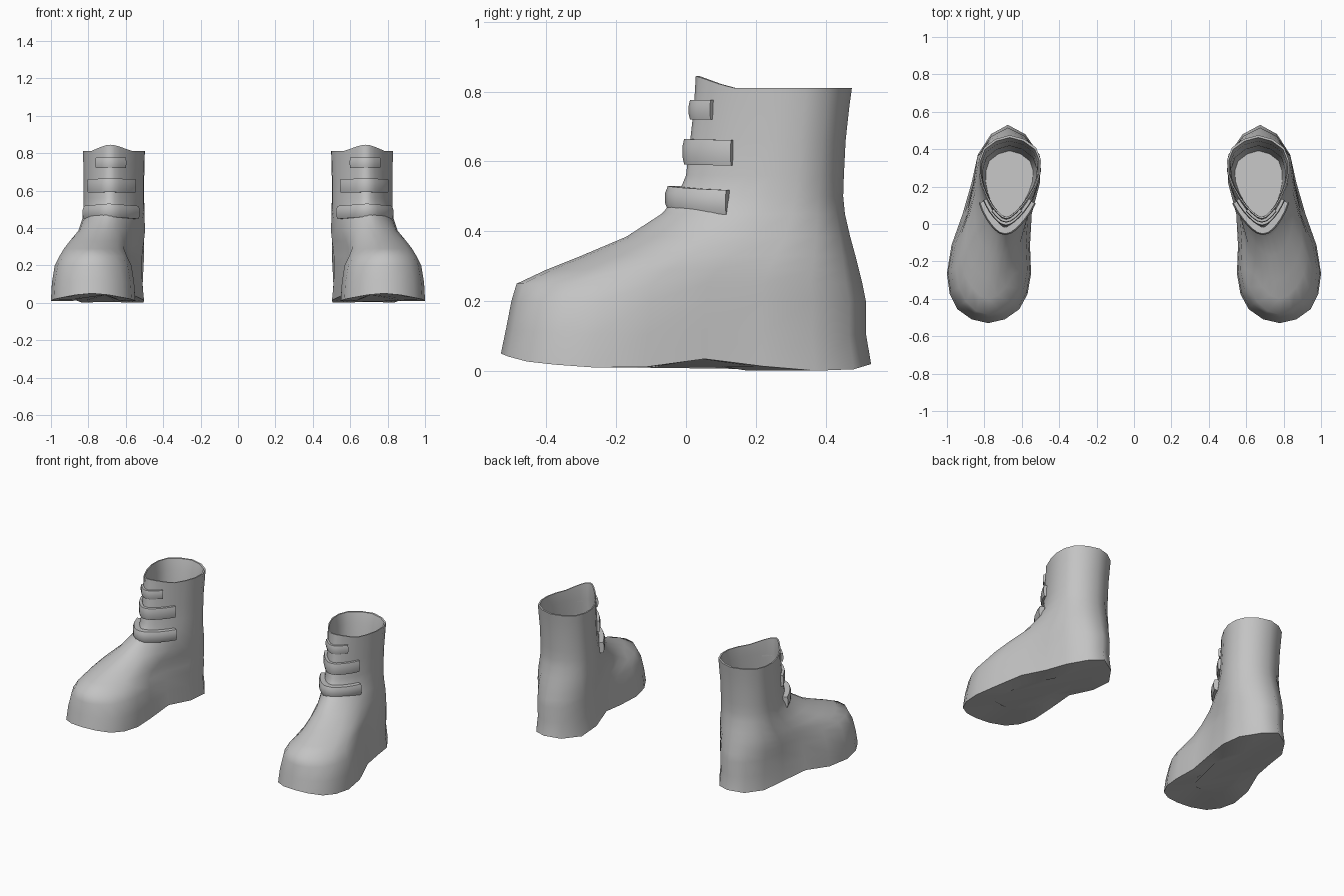
import bpy, bmesh, math
from mathutils import Vector

if "Cube" in bpy.data.objects:
    bpy.data.objects.remove(bpy.data.objects["Cube"])

grey = bpy.data.materials.new("boot grey")
grey.use_nodes = True
grey.diffuse_color = (0.55, 0.55, 0.55, 1)
grey.node_tree.nodes["Principled BSDF"].inputs["Base Color"].default_value = (0.55, 0.55, 0.55, 1)

# Height sections: z, front y, back y, half widths at the STATIONS along the length
STATIONS = (0.07, 0.25, 0.55, 0.85)
SECTIONS = [
    (0.00, -0.530, 0.530, 0.165, 0.225, 0.185, 0.165),
    (0.10, -0.515, 0.515, 0.160, 0.220, 0.175, 0.160),
    (0.20, -0.500, 0.515, 0.145, 0.205, 0.165, 0.165),
    (0.25, -0.485, 0.505, 0.120, 0.180, 0.160, 0.168),
    (0.29, -0.400, 0.495, 0.090, 0.160, 0.157, 0.168),
    (0.33, -0.300, 0.485, 0.080, 0.145, 0.160, 0.163),
    (0.385, -0.170, 0.470, 0.070, 0.125, 0.163, 0.155),
    (0.45, -0.070, 0.455, 0.060, 0.115, 0.160, 0.145),
    (0.50, -0.025, 0.450, 0.050, 0.110, 0.160, 0.140),
    (0.56, 0.000, 0.452, 0.050, 0.108, 0.160, 0.138),
    (0.66, 0.012, 0.457, 0.050, 0.108, 0.160, 0.138),
    (0.76, 0.023, 0.468, 0.050, 0.110, 0.163, 0.140),
    (0.81, 0.028, 0.475, 0.050, 0.112, 0.165, 0.140),
]
# Centre line of the foot (y, x) and lift of the sole (y, z)
CENTRE = [(-0.53, 0.78), (-0.25, 0.775), (-0.1, 0.765), (0.0, 0.745),
          (0.1, 0.72), (0.2, 0.69), (0.3, 0.668), (0.54, 0.675)]
SOLE = [(-0.53, 0.05), (-0.48, 0.03), (-0.3, 0.01), (-0.1, 0.012), (0.05, 0.035),
        (0.15, 0.028), (0.27, 0.004), (0.4, 0.0), (0.48, 0.005), (0.53, 0.02)]


def interp(table, v):
    if v <= table[0][0]:
        return table[0][1:]
    for a, b in zip(table, table[1:]):
        if v <= b[0]:
            f = (v - a[0]) / (b[0] - a[0])
            return [p + (q - p) * f for p, q in zip(a[1:], b[1:])]
    return table[-1][1:]


def centre(y, z):
    x = interp(CENTRE, y)[0]
    shaft = min(max((z - 0.3) / 0.2, 0), 1)
    return x + (0.66 + 0.3 * (x - 0.66) - x) * shaft


def outline(z, steps):
    """Closed smooth plan outline at height z, starting at the front tip."""
    yf, yb, *w = interp(SECTIONS, z)
    right = [(yf + (yb - yf) * t, h) for t, h in zip(STATIONS, w)]
    ctrl = [(yf, 0)] + right + [(yb, 0)] + [(y, -h) for y, h in reversed(right)]
    n, pts = len(ctrl), []
    for i in range(n):
        p0, p1, p2, p3 = (Vector(ctrl[(i + k) % n]) for k in (-1, 0, 1, 2))
        for s in range(steps):
            u = s / steps
            p = 0.5 * (2 * p1 + (p2 - p0) * u + (2 * p0 - 5 * p1 + 4 * p2 - p3) * u * u
                       + (3 * p1 - p0 - 3 * p2 + p3) * u ** 3)
            pts.append(Vector((centre(p.x, z) + p.y, p.x)))
    return pts


def ring(z, scale=1.0, shape_z=None):
    """Outline in 3D, with the wavy sole and the raised front of the rim."""
    sz = z if shape_z is None else shape_z
    pts = outline(sz, 2)
    mid = sum(pts, Vector((0, 0))) / len(pts)
    out = []
    for p in pts:
        lift = interp(SOLE, p.y)[0] * max(0, 1 - z / 0.2)
        if z > 0.76:
            lift += (z - 0.76) / 0.05 * 0.035 * max(0, 1 - (p.y - 0.028) / 0.1)
        q = mid + (p - mid) * scale
        out.append(Vector((q.x, q.y, z + lift)))
    return out


def loft(name, rings, side, closed, angle):
    """Skin a list of rings, cap both ends, mirror when side is -1."""
    bm = bmesh.new()
    rows = [[bm.verts.new((p.x * side, p.y, p.z)) for p in r] for r in rings]
    n = len(rows[0])
    for a, b in zip(rows, rows[1:]):
        for i in range(n):
            j = (i + 1) % n
            bm.faces.new((a[i], a[j], b[j], b[i]))
    bm.faces.new(rows[0])
    bm.faces.new(rows[-1])
    bmesh.ops.recalc_face_normals(bm, faces=bm.faces)
    mesh = bpy.data.meshes.new(name)
    bm.to_mesh(mesh)
    bm.free()
    mesh.materials.append(grey)
    obj = bpy.data.objects.new(name, mesh)
    bpy.context.collection.objects.link(obj)
    bpy.ops.object.select_all(action='DESELECT')
    obj.select_set(True)
    bpy.context.view_layer.objects.active = obj
    bpy.ops.object.shade_smooth_by_angle(angle=math.radians(angle))
    return obj


def strap_rings(z_front, z_back, height, y_end, out):
    """Rounded band wrapped round the front of the shaft up to y_end."""
    pts = outline(z_front, 8)
    n = len(pts)
    k = max(i for i in range(n // 2) if pts[i].y < y_end)
    rings = []
    for i in range(-k, k + 1, 1):
        if i % 3 and abs(i) != k:
            continue
        p = pts[i % n]
        t = (pts[(i + 1) % n] - pts[(i - 1) % n]).normalized()
        nrm = Vector((t.y, -t.x))
        if nrm.dot(p - Vector((0.67, 0.25))) < 0:
            nrm = -nrm
        z = z_front + (z_back - z_front) * abs(i) / k
        sec = [(-0.012, -0.5), (out * 0.75, -0.5), (out, -0.22),
               (out, 0.22), (out * 0.75, 0.5), (-0.012, 0.5)]
        rings.append([Vector((p.x + nrm.x * o, p.y + nrm.y * o, z + h * height))
                      for o, h in sec])
    return rings


for label, side in (("left", 1), ("right", -1)):
    # Boot: sole, outer wall, rim, then the lining down to the insole
    rings = [ring(0.0, 0.55), ring(0.0, 0.9)]
    rings += [ring(s[0]) for s in SECTIONS]
    rings += [ring(0.81, 0.95), ring(0.74, 0.91), ring(0.5, 0.88),
              ring(0.25, 0.85, 0.5), ring(0.07, 0.78, 0.5)]
    loft(label + "_boot", rings, side, True, 75)

    # Three straps across the front
    for part, spec in (("lower", (0.495, 0.483, 0.07, 0.13, 0.03)),
                       ("middle", (0.628, 0.625, 0.073, 0.135, 0.018)),
                       ("upper", (0.748, 0.748, 0.055, 0.08, 0.014))):
        loft(f"{label}_{part}_strap", strap_rings(*spec), side, False, 50)
